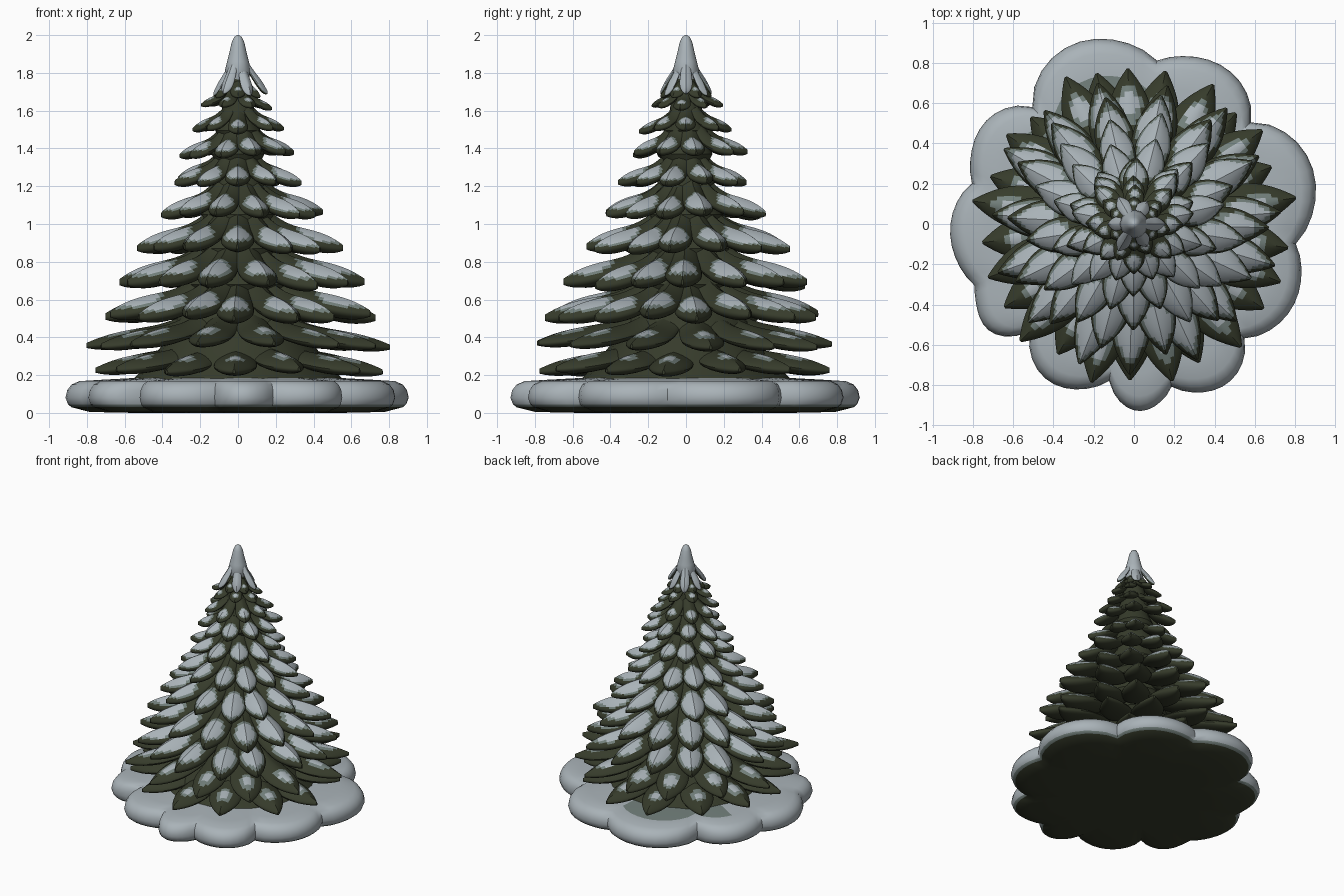
import bpy, bmesh, math, random

if "Cube" in bpy.data.objects:
    bpy.data.objects.remove(bpy.data.objects["Cube"])

random.seed(4)


def material(name, rgb):
    m = bpy.data.materials.new(name)
    m.diffuse_color = (*rgb, 1)
    m.use_nodes = True
    m.node_tree.nodes["Principled BSDF"].inputs["Base Color"].default_value = m.diffuse_color
    return m


GREEN, RIM, SNOW = 0, 1, 2
MATS = [material("needle_green", (0.037, 0.044, 0.024)),
        material("frosted_green", (0.17, 0.215, 0.20)),
        material("snow_grey", (0.40, 0.45, 0.48))]


def finish(bm, name, angle=35):
    bmesh.ops.recalc_face_normals(bm, faces=bm.faces)
    me = bpy.data.meshes.new(name)
    bm.to_mesh(me)
    bm.free()
    for m in MATS:
        me.materials.append(m)
    ob = bpy.data.objects.new(name, me)
    bpy.context.collection.objects.link(ob)
    bpy.ops.object.select_all(action='DESELECT')
    ob.select_set(True)
    bpy.context.view_layer.objects.active = ob
    bpy.ops.object.shade_smooth_by_angle(angle=math.radians(angle))
    return ob


def loft(bm, rings, rule):
    """Skin closed rings of points; rule(i, j) gives the material of each face."""
    vs = [[bm.verts.new(p) for p in r] for r in rings]
    n = len(vs[0])
    for i in range(len(vs) - 1):
        for j in range(n):
            k = (j + 1) % n
            f = bm.faces.new((vs[i][j], vs[i][k], vs[i + 1][k], vs[i + 1][j]))
            f.material_index = rule(i, j)
    for i, ring in ((0, vs[0]), (len(vs) - 2, vs[-1])):
        bm.faces.new(ring).material_index = rule(i, 0)


def add_leaf(bm, ang, r0, r1, zt, rise, w, h, snow, curve=1.5, flare=0.0):
    """Plump pointed bough growing outwards, snow patch of size `snow` on its top."""
    rows, cols = 24, 24
    c, s = math.cos(ang), math.sin(ang)
    rings = []
    for i in range(rows + 1):
        t = i / rows
        if t < 0.64:
            q = t / 0.64
            fw = 0.6 + 0.4 * q * q * (3 - 2 * q)
            fh = 0.75 + 0.25 * q
        else:
            q = (t - 0.64) / 0.36
            fw = 0.06 + 0.94 * (1 - q ** 1.8)
            fh = 0.28 + 0.72 * (1 - q ** 2.6)
        r = r0 + (r1 - r0) * t
        z = zt + rise * (1 - t) ** curve + flare * max(0, 1 - t / 0.5) ** 2
        ring = []
        for j in range(cols):
            a = 2 * math.pi * j / cols
            v = math.cos(a) * w * fw
            up = math.sin(a)
            up = (0.45 * up + 0.55 * (1 - abs(math.cos(a)) ** 1.2)) if up > 0 else 0.6 * up
            ring.append((r * c - v * s, r * s + v * c, z + up * h * fh))
        rings.append(ring)

    def rule(i, j):
        a = 2 * math.pi * (j + 0.5) / cols
        off = abs(math.atan2(math.cos(a), math.sin(a))) / (math.pi / 2)
        d = math.hypot(((i + 0.5) / rows - 0.74) / 0.30, off / 0.9)
        if snow >= 2:
            return SNOW if off < 1.2 else RIM if off < 1.4 else GREEN
        return SNOW if d < snow else RIM if d < snow + 0.15 else GREEN
    loft(bm, rings, rule)


# Tiers of boughs: tip height, tip radius, count, root rise, half width, half height, snow
TIERS = [(0.220, 0.78, 13, 0.14, 0.115, 0.060, 0.20),
         (0.355, 0.82, 13, 0.15, 0.112, 0.058, 0.28),
         (0.510, 0.75, 15, 0.16, 0.100, 0.074, 0.58),
         (0.680, 0.67, 14, 0.165, 0.098, 0.074, 0.63),
         (0.870, 0.57, 13, 0.15, 0.088, 0.068, 0.70),
         (1.050, 0.46, 12, 0.135, 0.076, 0.060, 0.68),
         (1.225, 0.36, 10, 0.115, 0.068, 0.052, 0.64),
         (1.370, 0.335, 9, 0.115, 0.064, 0.047, 0.60),
         (1.495, 0.285, 8, 0.10, 0.054, 0.038, 0.42),
         (1.620, 0.20, 7, 0.08, 0.046, 0.030, 0.28)]
for k, (z, r, n, rise, w, h, snow) in enumerate(TIERS):
    bm = bmesh.new()
    start = -math.pi / 2 + math.pi / n * (k % 2)
    for i in range(n):
        add_leaf(bm, start + 2 * math.pi * i / n + random.uniform(-0.05, 0.05),
                 r * 0.12, r - random.uniform(0, 0.05), z + random.uniform(-0.012, 0.012),
                 rise, w, h, snow * random.uniform(0.82, 1.18), 1.5, 0.10 if k < 8 else 0.05)
    finish(bm, f"bough_tier_{k + 1}")


def circle(r, z, n=20):
    return [(r * math.cos(2 * math.pi * i / n), r * math.sin(2 * math.pi * i / n), z)
            for i in range(n)]


# Slim green core behind the boughs
bm = bmesh.new()
core = [(0.58, 0.15), (0.48, 0.26), (0.40, 0.36)]
for z, r, *_ in TIERS[2:]:
    core += [(r * 0.42, z), (r * 0.31, z + 0.09)]
core += [(0.05, 1.80)]
loft(bm, [circle(r, z) for r, z in core], lambda i, j: GREEN)
finish(bm, "tree_core")

# Snowy peak with drooping lobes
bm = bmesh.new()
loft(bm, [circle(r, z, 12) for r, z in
          [(0.05, 1.75), (0.070, 1.81), (0.058, 1.86), (0.045, 1.91),
           (0.034, 1.96), (0.02, 1.99), (0.004, 2.0)]], lambda i, j: SNOW)
for i in range(6):
    add_leaf(bm, 2 * math.pi * i / 6, 0.02, 0.155 - 0.025 * (i % 2),
             1.695 - 0.01 * (i % 2), 0.19, 0.034, 0.040, 2, 1.35)
finish(bm, "snow_peak")
bm = bmesh.new()
for i in range(6):
    add_leaf(bm, math.pi / 6 + 2 * math.pi * i / 6, 0.02, 0.135, 1.675, 0.10, 0.040, 0.03, 0.2)
finish(bm, "top_boughs")

# Scalloped snow base: valley angle, valley radius, radius of the lobe that follows
LOBES = [(-7, 0.81, 0.93), (41, 0.77, 0.90), (82, 0.82, 0.945), (131, 0.77, 0.90),
         (166, 0.83, 0.915), (201, 0.85, 0.90), (226, 0.74, 0.89), (261, 0.79, 0.93),
         (283, 0.83, 0.92), (314, 0.79, 0.89), (353, 0.81, 0.93)]
outline, angles = [], []
for (a0, v0, p), (a1, v1, _) in zip(LOBES, LOBES[1:]):
    for i in range(10):
        t = i / 10
        b = math.sin(math.pi * t) ** 0.8
        a = math.radians(a0 + (a1 - a0) * t)
        rad = (v0 + (v1 - v0) * t) * (1 - b) + p * b
        outline.append((rad * math.cos(a), rad * math.sin(a)))
        angles.append(a0 + (a1 - a0) * t)
LAYERS = [(0.86, 0.005), (0.965, 0.03), (0.985, 0.045), (1.0, 0.08), (0.99, 0.12),
          (0.965, 0.15), (0.92, 0.168), (0.80, 0.175), (0.5, 0.19)]


def base_rule(i, j):
    if i == 0:
        return GREEN
    return RIM if i == 1 or (i >= 7 and 80 < angles[j] < 150) else SNOW


# The underside dips slightly to the ground in the middle
bm = bmesh.new()
rings = [[(x * 0.6, y * 0.6, 0.0) for x, y in outline]]
rings += [[(x * s, y * s, z) for x, y in outline] for s, z in LAYERS]
loft(bm, rings, lambda i, j: GREEN if i == 0 else base_rule(i - 1, j))
finish(bm, "snow_base", 40)
